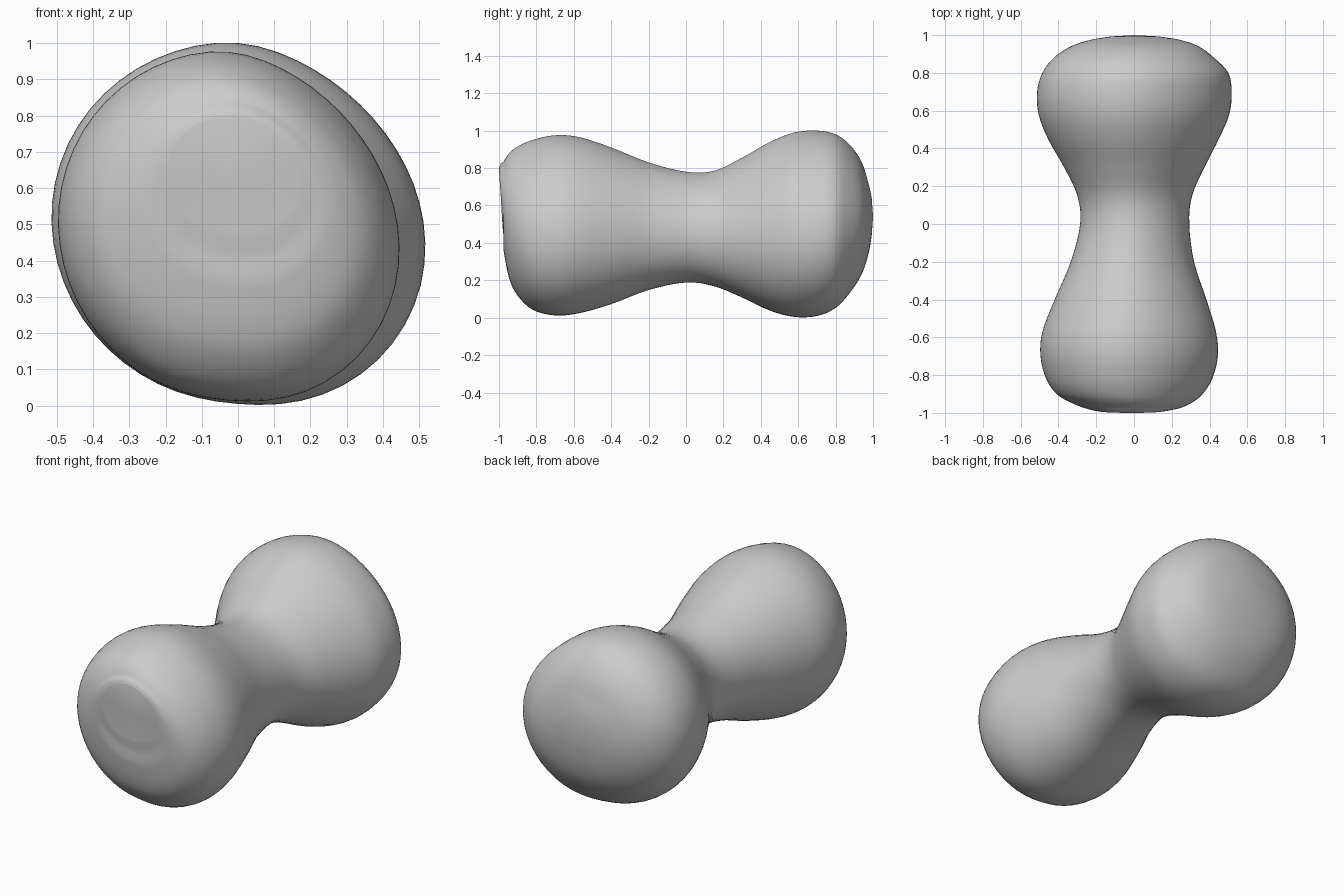
import bpy, math

cube = bpy.data.objects.get("Cube")
if cube:
    bpy.data.objects.remove(cube, do_unlink=True)

# Stations along the body: y, left edge x, right edge x, bottom z, top z
STATIONS = [
    (-0.99, -0.19, 0.17, 0.48, 0.80),
    (-0.975, -0.26, 0.24, 0.36, 0.835),
    (-0.945, -0.335, 0.305, 0.21, 0.88),
    (-0.90, -0.41, 0.36, 0.12, 0.915),
    (-0.82, -0.465, 0.41, 0.045, 0.95),
    (-0.70, -0.495, 0.44, 0.015, 0.975),
    (-0.57, -0.485, 0.43, 0.027, 0.965),
    (-0.40, -0.42, 0.38, 0.075, 0.91),
    (-0.20, -0.335, 0.315, 0.15, 0.83),
    (0.00, -0.285, 0.29, 0.19, 0.78),
    (0.15, -0.30, 0.305, 0.17, 0.785),
    (0.30, -0.37, 0.37, 0.11, 0.855),
    (0.45, -0.455, 0.445, 0.04, 0.94),
    (0.58, -0.505, 0.50, 0.007, 0.99),
    (0.70, -0.513, 0.512, 0.012, 1.0),
    (0.80, -0.485, 0.495, 0.055, 0.98),
    (0.88, -0.425, 0.42, 0.14, 0.92),
    (0.94, -0.335, 0.34, 0.235, 0.83),
    (0.975, -0.23, 0.24, 0.34, 0.72),
    (0.993, -0.12, 0.13, 0.44, 0.64),
]
SIDES, STEPS = 56, 4


def catmull(a, b, c, d, t):
    return 0.5 * (2 * b + (c - a) * t + (2 * a - 5 * b + 4 * c - d) * t * t
                  + (3 * b - a - 3 * c + d) * t ** 3)


def smooth_stations(rows):
    out, n = [], len(rows)
    for i in range(n - 1):
        quad = [rows[max(0, min(n - 1, i + k))] for k in (-1, 0, 1, 2)]
        for s in range(STEPS):
            out.append([catmull(*vals, s / STEPS) for vals in zip(*quad)])
    return out + [list(rows[-1])]


def ring(y, x0, x1, z0, z1):
    # Round section, fuller at the lower left and flattened diagonally
    cx, cz, hx, hz = (x0 + x1) / 2, (z0 + z1) / 2, (x1 - x0) / 2, (z1 - z0) / 2
    pts = []
    for k in range(SIDES):
        a = 2 * math.pi * k / SIDES
        side = 0.5 + 0.5 * math.tanh(4 * math.cos(a))
        m = 1 - (0.015 + 0.055 * side) * math.sin(2 * a)
        tilt = -0.01 * math.sin(a) if y < -0.98 else 0
        pts.append((cx + hx * m * math.cos(a), y + tilt, cz + hz * m * math.sin(a)))
    return pts


# Loft the body, with a shallow dent in the front and a domed back
rings = [ring(*s) for s in smooth_stations(STATIONS)]
verts = [p for r in rings for p in r]
faces = []
for i in range(len(rings) - 1):
    for k in range(SIDES):
        j = (k + 1) % SIDES
        faces.append((i * SIDES + k, i * SIDES + j, (i + 1) * SIDES + j, (i + 1) * SIDES + k))
front, back = len(verts), len(verts) + 1
verts += [(0, -0.972, 0.62), (0, 1.0, 0.54)]
last = (len(rings) - 1) * SIDES
for k in range(SIDES):
    j = (k + 1) % SIDES
    faces.append((front, j, k))
    faces.append((last + k, last + j, back))

mesh = bpy.data.meshes.new("dumbbell_body")
mesh.from_pydata(verts, [], [f[::-1] for f in faces])
mesh.validate()
body = bpy.data.objects.new("dumbbell_body", mesh)
bpy.context.collection.objects.link(body)

# Plain grey finish
grey = bpy.data.materials.new("plain grey")
grey.use_nodes = True
colour = (0.6, 0.6, 0.6, 1)
grey.diffuse_color = colour
grey.node_tree.nodes["Principled BSDF"].inputs["Base Color"].default_value = colour
mesh.materials.append(grey)
for p in mesh.polygons:
    p.use_smooth = True
